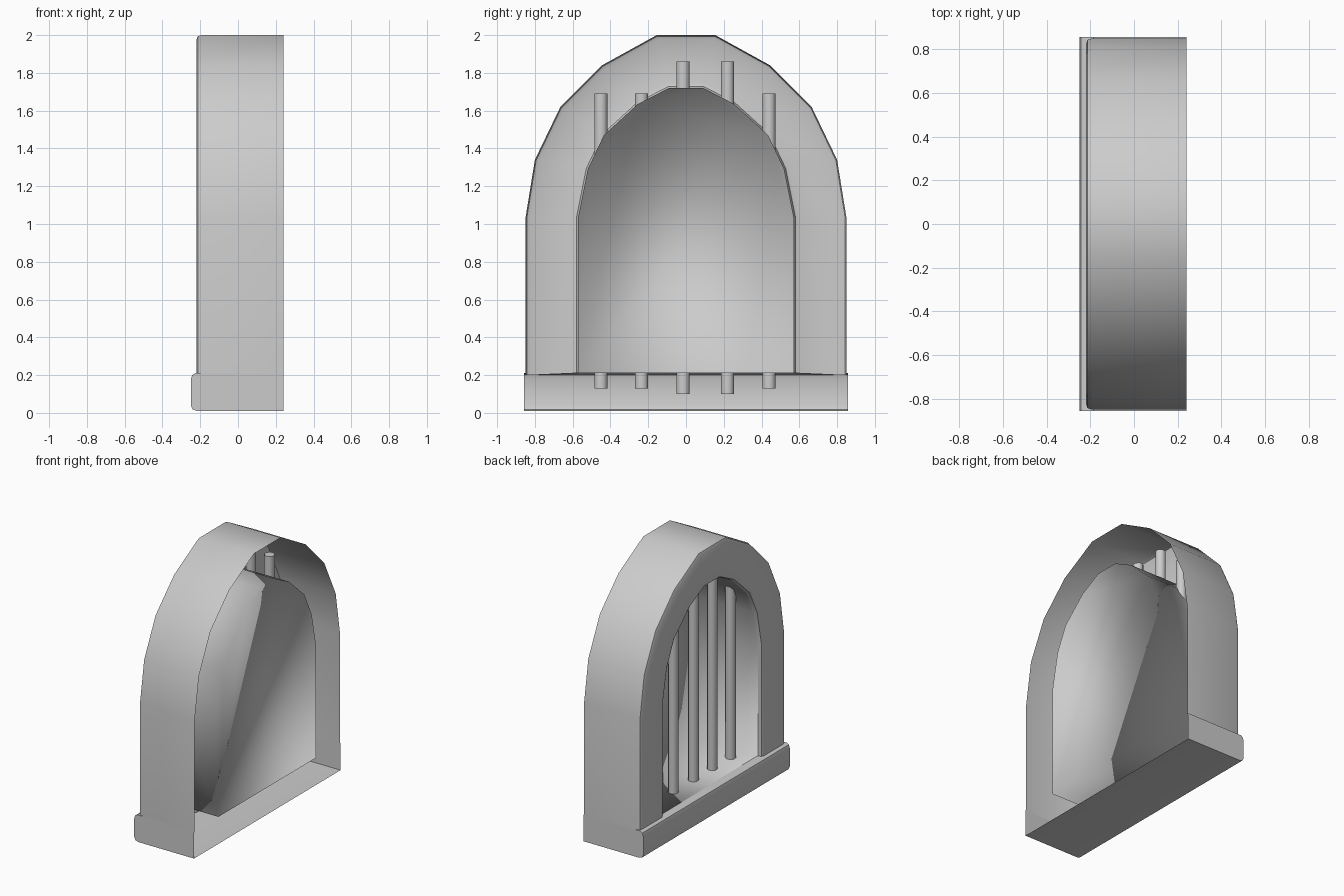
import bpy, math

if "Cube" in bpy.data.objects:
    bpy.data.objects.remove(bpy.data.objects["Cube"])

# Half profiles (y, z) from foot to crown
OUTER = [(.85, .2), (.85, 1.03), (.80, 1.34), (.665, 1.62), (.445, 1.84), (.155, 2.0)]
INNER = [(.572, .21), (.572, 1.03), (.52, 1.29), (.435, 1.47), (.255, 1.635), (.09, 1.72)]


def ring(half, x, grow=0.0):
    """Mirrored arch at depth x, grown outward from the spring point."""
    pts = []
    for y, z in half:
        if z < 1.1:
            pts.append((y + grow, z))
        else:
            d = math.hypot(y, z - 1.0)
            pts.append((y + grow * y / d, z + grow * (z - 1.0) / d))
    pts += [(-y, z) for y, z in reversed(pts)]
    return [(x, y, z) for y, z in pts]


def make(name, verts, faces, angle=30):
    me = bpy.data.meshes.new(name)
    me.from_pydata(verts, [], faces)
    ob = bpy.data.objects.new(name, me)
    bpy.context.collection.objects.link(ob)
    bpy.ops.object.select_all(action='DESELECT')
    ob.select_set(True)
    bpy.context.view_layer.objects.active = ob
    if angle is None:
        bpy.ops.object.shade_smooth()
    else:
        bpy.ops.object.shade_smooth_by_angle(angle=math.radians(angle))
    return ob


def loft(name, rings, closed=False, cap=False, angle=30):
    n = len(rings[0])
    verts = [v for r in rings for v in r]
    faces = []
    for k in range(len(rings) - 1):
        a, b = k * n, (k + 1) * n
        for i in range(n if closed else n - 1):
            j = (i + 1) % n
            faces.append((a + i, b + i, b + j, a + j))
    if cap:
        a = (len(rings) - 1) * n
        faces.append(tuple(range(a, a + n)))
    return make(name, verts, faces, angle)


# Arched frame: outer wall open at the back, bevelled front face
loft("arch_frame", [
    ring(OUTER, .24), ring(OUTER, -.195), ring(OUTER, -.213, -.007),
    ring(OUTER, -.22, -.025), ring(INNER, -.22, .028),
    ring(INNER, -.213, .009), ring(INNER, -.19)])

# Deep niche behind the bars, closed at the back
loft("niche", [ring(INNER, -.19), ring(INNER, .24)],
     closed=True, cap=True, angle=None)

# Sill: rounded front profile (x, z) run along y, open to the hollow behind
prof = [(.24, .01), (-.215, .01), (-.24, .018), (-.25, .04), (-.25, .175),
        (-.243, .2), (-.225, .21), (-.185, .21)]
n = len(prof)
W = .857
verts = [(x, s * W, z) for s in (-1, 1) for x, z in prof]
verts += [(.24, -W, .21), (.24, W, .21)]
faces = [(i, n + i, n + i + 1, i + 1) for i in range(n - 1)]
faces += [tuple(range(n)) + (2 * n,),
          tuple(reversed(range(n, 2 * n))) + (2 * n + 1,)]
make("sill", verts, faces, 40)

# Vertical bars (y, bottom, top)
for y, lo, hi in [(-.45, .13, 1.69), (-.235, .13, 1.69), (-.015, .10, 1.86),
                  (.22, .10, 1.86), (.44, .13, 1.69)]:
    bpy.ops.mesh.primitive_cylinder_add(
        vertices=8, radius=.037, depth=hi - lo,
        location=(-.05, y, (lo + hi) / 2), rotation=(0, 0, math.pi / 8))
    bpy.context.object.name = "bar"
    bpy.ops.object.shade_smooth_by_angle(angle=math.radians(50))
